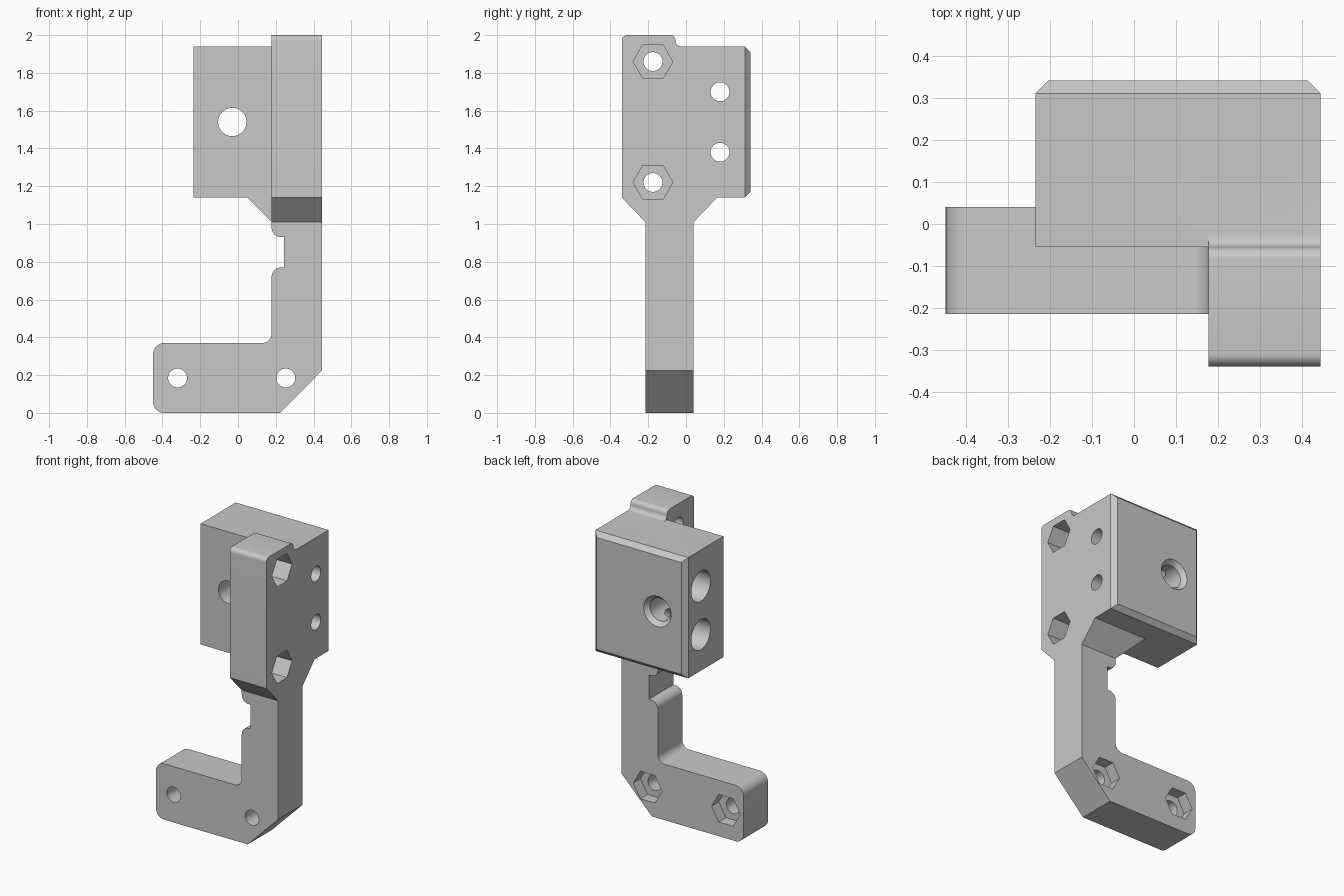
import bpy, bmesh
from math import pi, sin, cos, radians
from mathutils import Vector

cube = bpy.data.objects.get("Cube")
if cube:
    bpy.data.objects.remove(cube)

grey = bpy.data.materials.new("mid grey")
grey.use_nodes = True
grey.diffuse_color = (0.58, 0.58, 0.58, 1)
grey.node_tree.nodes["Principled BSDF"].inputs["Base Color"].default_value = (0.58, 0.58, 0.58, 1)


def finish(bm, name):
    bmesh.ops.recalc_face_normals(bm, faces=bm.faces)
    mesh = bpy.data.meshes.new(name)
    bm.to_mesh(mesh)
    bm.free()
    mesh.materials.append(grey)
    obj = bpy.data.objects.new(name, mesh)
    bpy.context.collection.objects.link(obj)
    return obj


def place(axis, u, v, w):
    return (w, u, v) if axis == "x" else (u, w, v)


def rounded(corners, steps=8):
    """Outline from (u, v, radius) corners; rounded corners are square ones."""
    out = []
    for i, (u, v, r) in enumerate(corners):
        p = Vector((u, v))
        if r == 0:
            out.append(p)
            continue
        a = (Vector(corners[i - 1][:2]) - p).normalized() * r
        b = (Vector(corners[(i + 1) % len(corners)][:2]) - p).normalized() * r
        for k in range(steps + 1):
            t = pi / 2 * k / steps
            out.append(p + a + b - b * cos(t) - a * sin(t))
    return out


def loft(name, axis, sections):
    """Closed solid through (outline, depth) sections along an axis."""
    bm = bmesh.new()
    rings = [[bm.verts.new(place(axis, u, v, w)) for u, v in line] for line, w in sections]
    n = len(rings[0])
    for r, s in zip(rings, rings[1:]):
        for i in range(n):
            j = (i + 1) % n
            bm.faces.new((r[i], r[j], s[j], s[i]))
    bm.faces.new(rings[0])
    bm.faces.new(rings[-1])
    return finish(bm, name)


def prism(name, axis, corners, w0, w1):
    line = rounded(corners)
    return loft(name, axis, [(line, w0), (line, w1)])


def ring(u, v, r, n):
    return [(u + r * cos(2 * pi * i / n), v + r * sin(2 * pi * i / n)) for i in range(n)]


def drill(axis, u, v, r, w0, w1, n=40, r_end=None):
    end = r if r_end is None else r_end
    return loft("cutter", axis, [(ring(u, v, r, n), w0), (ring(u, v, end, n), w1)])


def hull(name, points):
    bm = bmesh.new()
    for p in points:
        bm.verts.new(p)
    bmesh.ops.convex_hull(bm, input=bm.verts)
    bmesh.ops.dissolve_limit(bm, angle_limit=radians(1), verts=bm.verts, edges=bm.edges)
    return finish(bm, name)


def combine(target, other, operation):
    bpy.context.view_layer.objects.active = target
    mod = target.modifiers.new("combine", "BOOLEAN")
    mod.operation = operation
    mod.solver = "EXACT"
    mod.object = other
    bpy.ops.object.modifier_apply(modifier=mod.name)
    bpy.data.objects.remove(other)


LEFT, RIGHT = 0.178, 0.445      # x range of the upright
FACE, BACK = -0.055, 0.342      # y range of the block

# L-shaped foot and upright with a relief notch
bracket = prism("mounting_bracket", "y", [
    (-0.45, 0, 0.06), (0.222, 0, 0), (RIGHT, 0.225, 0), (RIGHT, 1.3, 0),
    (LEFT, 1.3, 0), (LEFT, 0.93, 0.05), (0.243, 0.93, 0), (0.243, 0.77, 0),
    (LEFT, 0.77, 0.05), (LEFT, 0.37, 0.05), (-0.45, 0.37, 0.06)], -0.215, 0.04)

# Side plate that flares out from the upright
plate = prism("side_plate", "x", [
    (-0.215, 1.01, 0), (0.04, 1.01, 0), (0.165, 1.14, 0), (0.165, 1.94, 0),
    (FACE, 1.94, 0.03), (FACE, 2, 0.03), (-0.34, 2, 0.03), (-0.34, 1.14, 0)], LEFT, RIGHT)

# Block with chamfered back edges
block = hull("block", [
    (x, y, z)
    for y, c in ((FACE, 0), (BACK - 0.03, 0), (BACK, 0.03))
    for x in (-0.235 + c, RIGHT - c) for z in (1.14 + c, 1.94 - c)])

# Sloped gusset below the block
gusset = hull("gusset", [
    (x, y, z)
    for z, x0, y1 in ((1.01, LEFT, 0.04), (1.14, 0.05, 0.165), (1.2, 0.05, 0.165))
    for x in (x0, RIGHT) for y in (FACE, y1)])

for part in (plate, block, gusset):
    combine(bracket, part, "UNION")

cutters = []
# Foot screw holes with nut pockets at the back
for x in (-0.32, 0.253):
    cutters += [drill("y", x, 0.185, 0.05, -0.5, 0.5),
                drill("y", x, 0.185, 0.105, -0.035, 0.2, 6)]
# Plate screw holes with nut pockets on the outer side
for z in (1.22, 1.86):
    cutters += [drill("x", -0.175, z, 0.05, 0, 0.6),
                drill("x", -0.175, z, 0.105, RIGHT - 0.14, 0.6, 6)]
# Cross holes with deep counterbores
for z in (1.38, 1.7):
    cutters += [drill("x", 0.18, z, 0.05, -0.5, 0.6),
                drill("x", 0.18, z, 0.1, -0.5, 0.2)]
# Main bore with countersink
cutters += [drill("y", -0.03, 1.54, 0.075, -0.5, 0.6),
            drill("y", -0.03, 1.54, 0.07, BACK - 0.035, BACK + 0.005, r_end=0.105)]
for c in cutters:
    combine(bracket, c, "DIFFERENCE")

bpy.ops.object.select_all(action="DESELECT")
bracket.select_set(True)
bpy.context.view_layer.objects.active = bracket
bpy.ops.object.shade_smooth_by_angle(angle=radians(30))
